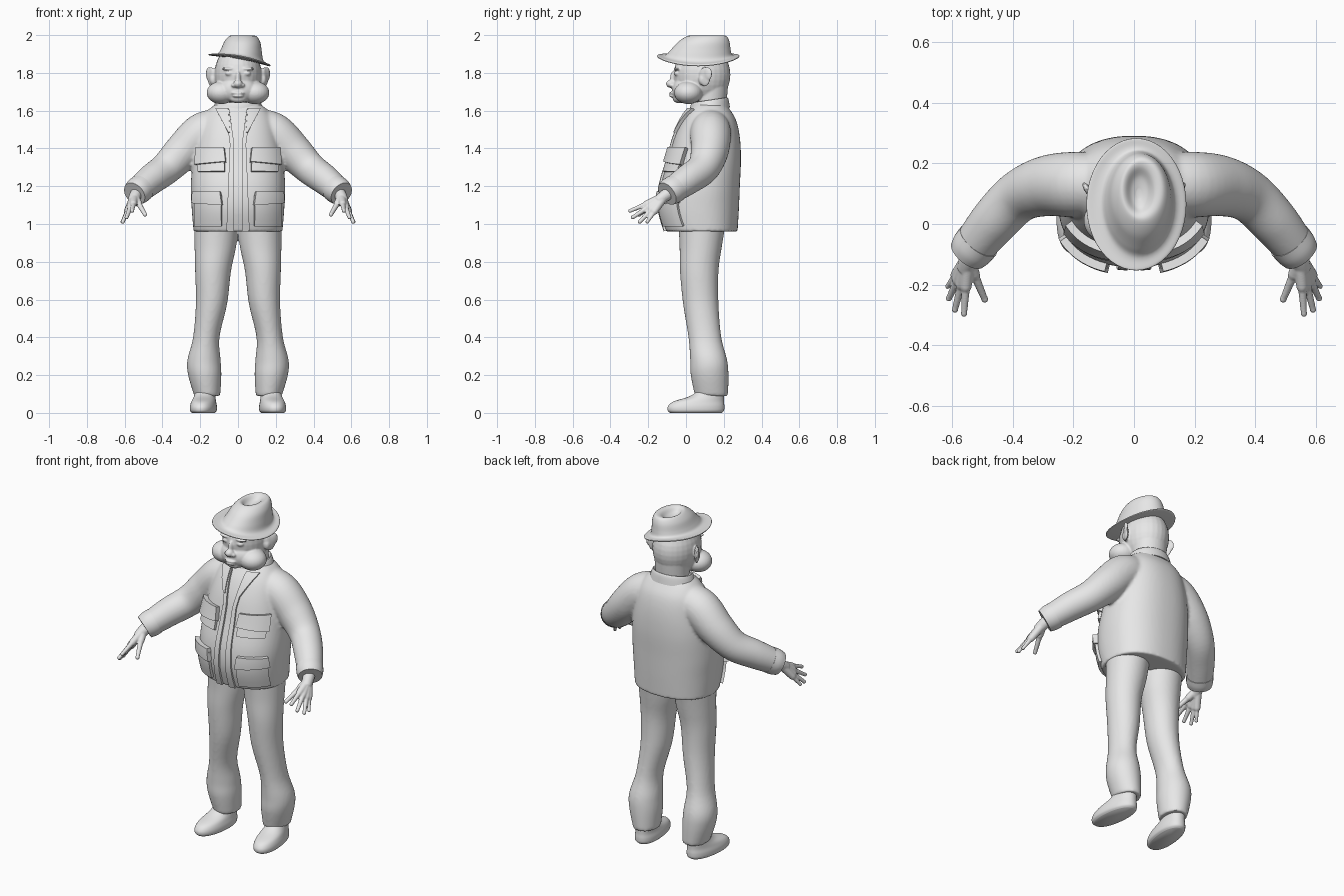
import bpy, bmesh, math
from mathutils import Vector, Matrix

if "Cube" in bpy.data.objects:
    bpy.data.objects.remove(bpy.data.objects["Cube"])

clay = bpy.data.materials.new("plain_grey")
clay.use_nodes = True
clay.diffuse_color = (0.8, 0.8, 0.8, 1)
clay.node_tree.nodes["Principled BSDF"].inputs["Base Color"].default_value = (0.8, 0.8, 0.8, 1)


def spline(rows, t):
    """Smooth curve through rows of numbers, t counted in rows."""
    last = len(rows) - 1
    i = min(int(t), last - 1)
    f = t - i
    a, b, c, d = (rows[max(0, min(last, i + k))] for k in (-1, 0, 1, 2))
    return [q + 0.5 * f * (r - p + f * (2 * p - 5 * q + 4 * r - s + f * (3 * (q - r) + s - p)))
            for p, q, r, s in zip(a, b, c, d)]


def skin(bm, rings):
    """Join rings of points into a capped surface."""
    loops = [[bm.verts.new(p) for p in ring] for ring in rings]
    n = len(loops[0])
    for a, b in zip(loops, loops[1:]):
        for i in range(n):
            bm.faces.new((a[i], a[(i + 1) % n], b[(i + 1) % n], b[i]))
    bm.faces.new(loops[0][::-1])
    bm.faces.new(loops[-1])


def power(v, e):
    return math.copysign(abs(v) ** e, v)


def loft(bm, rows, sides=40, steps=5, p=2.0, warp=None):
    """Level oval rings; each row is centre x, centre y, z, half width, half depth."""
    rings = []
    for k in range((len(rows) - 1) * steps + 1):
        cx, cy, z, rx, ry = spline(rows, k / steps)
        ring = []
        for i in range(sides):
            a = math.tau * i / sides
            v = Vector((cx + rx * power(math.cos(a), 2 / p), cy + ry * power(math.sin(a), 2 / p), z))
            ring.append(warp(v) if warp else v)
        rings.append(ring)
    skin(bm, rings)


def tube(bm, rows, sides=16, steps=4):
    """Round tube along a path; each row is x, y, z, radius."""
    pts = [spline(rows, k / steps) for k in range((len(rows) - 1) * steps + 1)]
    rings = []
    for k, (x, y, z, r) in enumerate(pts):
        t = Vector(pts[min(k + 1, len(pts) - 1)][:3]) - Vector(pts[max(k - 1, 0)][:3])
        u = t.cross(Vector((0, 0, 1))).normalized()
        v = u.cross(t).normalized()
        rings.append([Vector((x, y, z)) + r * (math.cos(a) * u + math.sin(a) * v)
                      for a in (math.tau * i / sides for i in range(sides))])
    skin(bm, rings)


def ball(bm, centre, radii, turn=0.0):
    m = Matrix.Translation(centre) @ Matrix.Rotation(turn, 4, 'Z') @ Matrix.Diagonal((*radii, 1))
    bmesh.ops.create_uvsphere(bm, u_segments=28, v_segments=18, radius=1, matrix=m)


def finish(name, bm, mirror=False, voxel=0, relax=0, thick=0):
    """Turn the mesh into an object, optionally mirrored, thickened and fused."""
    bmesh.ops.recalc_face_normals(bm, faces=bm.faces)
    mesh = bpy.data.meshes.new(name)
    bm.to_mesh(mesh)
    bm.free()
    mesh.materials.append(clay)
    ob = bpy.data.objects.new(name, mesh)
    bpy.context.collection.objects.link(ob)
    bpy.ops.object.select_all(action='DESELECT')
    ob.select_set(True)
    bpy.context.view_layer.objects.active = ob
    if thick:
        mod = ob.modifiers.new("thickness", 'SOLIDIFY')
        mod.thickness, mod.offset = thick, 0
    if mirror:
        ob.modifiers.new("mirror", 'MIRROR').use_mirror_merge = False
    if voxel:
        mod = ob.modifiers.new("fuse", 'REMESH')
        mod.mode, mod.voxel_size = 'VOXEL', voxel
    if relax:
        mod = ob.modifiers.new("relax", 'SMOOTH')
        mod.factor, mod.iterations = 0.5, relax
    for mod in list(ob.modifiers):
        bpy.ops.object.modifier_apply(modifier=mod.name)
    bpy.ops.object.shade_smooth_by_angle(angle=math.radians(50))
    return ob


# Jacket body and sleeves
TORSO = [(0, .083, .96, .235, .19), (0, .07, 1.08, .245, .21), (0, .075, 1.2, .25, .21),
         (0, .098, 1.34, .238, .193), (0, .112, 1.46, .215, .173), (0, .122, 1.55, .19, .143),
         (0, .125, 1.61, .15, .105), (0, .125, 1.65, .09, .075)]
BULGE = 2.3
bm = bmesh.new()
loft(bm, TORSO, sides=64, p=BULGE)
sleeve = [(.09, .13, 1.52, .095), (.19, .13, 1.48, .108), (.29, .125, 1.385, .1), (.38, .09, 1.295, .086),
          (.46, .01, 1.235, .08), (.525, -.07, 1.18, .07), (.545, -.095, 1.163, .064)]
for side in (1, -1):
    tube(bm, [(side * x, y, z, r) for x, y, z, r in sleeve], sides=28, steps=6)
finish("jacket", bm, voxel=0.009, relax=6)

bm = bmesh.new()
tube(bm, [(.512, -.055, 1.19, .074), (.532, -.08, 1.174, .073), (.548, -.1, 1.16, .066)], sides=28)
finish("sleeve_cuffs", bm, mirror=True)


def chest_y(x, z):
    """Front surface of the jacket."""
    lo, hi = 0.0, len(TORSO) - 1.0
    for _ in range(30):
        mid = (lo + hi) / 2
        lo, hi = (mid, hi) if spline(TORSO, mid)[2] < z else (lo, mid)
    _, cy, _, rx, ry = spline(TORSO, lo)
    return cy - ry * max(0, 1 - abs(x / rx) ** BULGE) ** (1 / BULGE)


def patch(name, bottom, top, z0, z1, thick, sag=0.0):
    """Cloth panel lying on the chest between two horizontal spans."""
    bm = bmesh.new()
    nx, nz = 8, max(4, int((z1 - z0) / .03))
    grid = []
    for j in range(nz + 1):
        f = j / nz
        x0, x1 = (b + (t - b) * f for b, t in zip(bottom, top))
        row = []
        for i in range(nx + 1):
            x = x0 + (x1 - x0) * i / nx
            z = z0 + (z1 - z0) * f - sag * (1 - f) * i / nx
            row.append(bm.verts.new((x, chest_y(x, z), z)))
        grid.append(row)
    for a, b in zip(grid, grid[1:]):
        for i in range(nx):
            bm.faces.new((a[i], a[i + 1], b[i + 1], b[i]))
    finish(name, bm, mirror=True, thick=thick)


# Front edges, lapels and pockets
patch("front_edges", (.022, .06), (.02, .042), .965, 1.42, .022)
patch("front_edges_upper", (.02, .042), (.045, .065), 1.42, 1.6, .022)
patch("lapels", (.04, .05), (.05, .115), 1.48, 1.605, .034)
patch("upper_pockets", (.07, .205), (.07, .205), 1.275, 1.39, .03)
patch("upper_pocket_flaps", (.062, .212), (.07, .205), 1.325, 1.4, .054, sag=.015)
patch("lower_pockets", (.085, .22), (.085, .222), .99, 1.15, .03)
patch("lower_pocket_flaps", (.08, .226), (.09, .222), 1.1, 1.17, .054, sag=-.012)

# Collar, higher at the back
bm = bmesh.new()
loft(bm, [(0, .125, 1.6, .135, .108), (0, .125, 1.645, .12, .1), (0, .125, 1.655, .11, .09),
          (0, .125, 1.62, .095, .08)], warp=lambda v: v + Vector((0, 0, .15 * (v.y - .125))))
finish("collar", bm)

# Trousers
bm = bmesh.new()
loft(bm, [(.163, .135, .09, .069, .088), (.176, .125, .2, .088, .1), (.18, .12, .28, .088, .098),
          (.168, .1, .4, .07, .087), (.14, .078, .58, .083, .094), (.132, .07, .75, .095, .102),
          (.12, .078, .88, .11, .112), (.115, .085, 1.0, .118, .125)])
finish("trousers", bm, mirror=True, voxel=0.009, relax=5)

# Shoes, toes turned slightly out
bm = bmesh.new()
loft(bm, [(0, -.01, 0, .058, .138), (0, -.01, .012, .068, .15), (0, -.008, .035, .069, .15),
          (0, .005, .06, .063, .135), (0, .045, .085, .056, .095), (0, .065, .11, .052, .075),
          (0, .07, .14, .05, .07)], p=2.2)
bmesh.ops.transform(bm, verts=bm.verts,
                    matrix=Matrix.Translation((.182, .062, 0)) @ Matrix.Rotation(.12, 4, 'Z'))
finish("shoes", bm, mirror=True)

# Hands: wrist, palm bones and fingers fused together
bm = bmesh.new()
wrist = Vector((.548, -.115, 1.145))
tube(bm, [(.53, -.08, 1.17, .034), (.545, -.115, 1.147, .032), (.557, -.15, 1.12, .028)])
for tip, reach, r in [((.56, -.295, 1.07), .52, .012), ((.59, -.282, 1.035), .52, .012),
                      ((.61, -.245, 1.012), .54, .012), ((.613, -.205, 1.012), .6, .011),
                      ((.492, -.248, 1.05), .4, .013)]:
    tip = Vector(tip)
    knuckle = wrist.lerp(tip, reach)
    tube(bm, [(*wrist, .024), (*knuckle, .019)])
    ball(bm, knuckle, (.018,) * 3)
    tube(bm, [(*knuckle, r + .002), (*tip, r - .002)])
    ball(bm, tip, (r - .001,) * 3)
finish("hands", bm, mirror=True, voxel=0.004, relax=4)

# Head with jowls, face and ears fused together
bm = bmesh.new()
loft(bm, [(0, .125, 1.58, .092, .08), (0, .128, 1.66, .095, .088), (0, .13, 1.76, .1, .095)])
ball(bm, (0, .085, 1.79), (.125, .15, .16))
ball(bm, (0, -.015, 1.71), (.1, .06, .07))
ball(bm, (0, -.04, 1.665), (.045, .03, .025))
ball(bm, (0, -.078, 1.742), (.024, .028, .022))
ball(bm, (0, -.065, 1.77), (.014, .02, .04))
for z, w in ((1.693, .036), (1.678, .03)):
    ball(bm, (0, -.07, z), (w, .02, .008))
for s in (1, -1):
    ball(bm, (s * .088, .012, 1.695), (.078, .075, .06))
    ball(bm, (s * .022, -.076, 1.735), (.014, .014, .012))
    ball(bm, (s * .046, -.046, 1.797), (.022, .018, .013))
    ball(bm, (s * .05, -.045, 1.822), (.036, .02, .009))
    ball(bm, (s * .142, .1, 1.78), (.012, .034, .052), turn=-s * .5)
    ball(bm, (s * .155, .115, 1.795), (.01, .026, .036), turn=-s * .5)
    ball(bm, (s * .13, .085, 1.765), (.02, .018, .03))
finish("head", bm, voxel=0.005, relax=4)


# Hat with a tilted wavy brim and dented crown
def tilt(v):
    low = max(0, min(1, (1.95 - v.z) / .08))
    wave = .02 * ((v.y - .065) / .21) ** 2
    return v + Vector((0, 0, low * (wave - .18 * (v.x - .008))))


bm = bmesh.new()
loft(bm, [(.01, .07, 1.868, .1, .14), (.01, .067, 1.865, .135, .185), (.008, .065, 1.864, .161, .214),
          (.008, .065, 1.872, .162, .215), (.01, .067, 1.878, .135, .188), (.014, .07, 1.89, .118, .172),
          (.018, .078, 1.92, .108, .158), (.022, .095, 1.965, .095, .135), (.025, .11, 1.994, .072, .105),
          (.02, .11, 1.994, .05, .08), (.018, .105, 1.972, .028, .05), (.016, .1, 1.962, .008, .015)],
     sides=48, warp=tilt)
finish("hat", bm)
